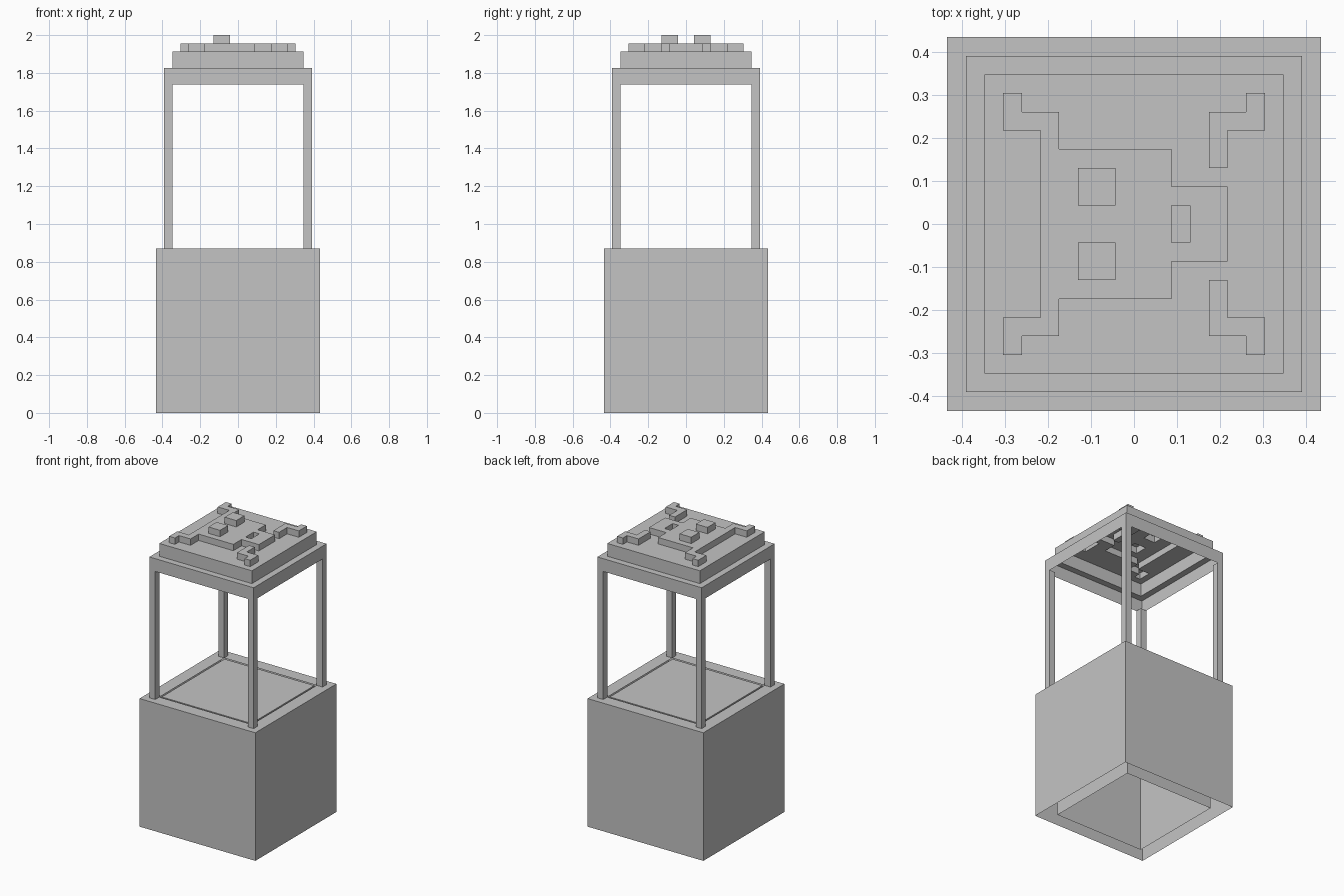
import bpy, bmesh, math

if "Cube" in bpy.data.objects:
    bpy.data.objects.remove(bpy.data.objects["Cube"])

U = 2 / 46  # one grid cell

mat = bpy.data.materials.new("light grey")
mat.diffuse_color = (0.55, 0.55, 0.55, 1)
mat.use_nodes = True
mat.node_tree.nodes["Principled BSDF"].inputs["Base Color"].default_value = mat.diffuse_color


def finish(name, bm):
    """Weld, merge flat areas, scale from cells to units and link."""
    bmesh.ops.remove_doubles(bm, verts=bm.verts, dist=1e-4)
    bmesh.ops.dissolve_limit(bm, angle_limit=0.01, verts=bm.verts, edges=bm.edges)
    bmesh.ops.scale(bm, vec=(U, U, U), verts=bm.verts)
    me = bpy.data.meshes.new(name)
    bm.to_mesh(me)
    bm.free()
    me.materials.append(mat)
    ob = bpy.data.objects.new(name, me)
    bpy.context.collection.objects.link(ob)
    return ob


def quad(bm, *pts):
    bm.faces.new([bm.verts.new(p) for p in pts])


def walls(bm, r, z0, z1, cx=0, cy=0):
    """Four outward facing sides of a square box."""
    c = [(cx - r, cy - r), (cx + r, cy - r), (cx + r, cy + r), (cx - r, cy + r)]
    for a, b in zip(c, c[1:] + c[:1]):
        quad(bm, (*a, z0), (*b, z0), (*b, z1), (*a, z1))


# base casing: open-bottomed box with a square opening in its top
bm = bmesh.new()
walls(bm, 10, 0, 20)
o = [(-10, -10), (10, -10), (10, 10), (-10, 10)]
for a, b in zip(o, o[1:] + o[:1]):
    quad(bm, (*a, 20), (*b, 20), (b[0] * .8, b[1] * .8, 20), (a[0] * .8, a[1] * .8, 20))
finish("base_casing", bm)

# inner box showing through the opening, with a thin gap around it
bm = bmesh.new()
r = 7.75
walls(bm, r, 0, 20)
quad(bm, (-r, -r, 20), (r, -r, 20), (r, r, 20), (-r, r, 20))
finish("base_inner_box", bm)

# four corner posts
for sx, side in ((-1, "left"), (1, "right")):
    for sy, end in ((-1, "front"), (1, "back")):
        bm = bmesh.new()
        walls(bm, 0.5, 20, 40, sx * 8.5, sy * 8.5)
        finish(f"post_{end}_{side}", bm)

# roof: stepped hollow shell described by heights on a cell grid
height = {(x, y): 42 for x in range(-9, 9) for y in range(-9, 9)}


def block(x0, y0, x1, y1, h):
    for x in range(x0, x1):
        for y in range(y0, y1):
            height[x, y] = h


block(-8, -8, 8, 8, 44)                      # raised slab
block(-5, -4, 2, 4, 45)                      # emblem head
block(2, -2, 5, 2, 45)                       # emblem jaw
for x0, y0, x1, y1 in ((4, 3, 5, 6), (4, 5, 7, 6), (6, 6, 7, 7)):
    for mx in (0, 1):                        # bone ends, mirrored to each corner
        for my in (0, 1):
            a, c = (-x1, -x0) if mx else (x0, x1)
            b, d = (-y1, -y0) if my else (y0, y1)
            block(a, b, c, d, 45)
block(2, -1, 3, 1, 44)                       # nose hole
block(-3, 1, -1, 3, 46)                      # raised eyes
block(-3, -3, -1, -1, 46)

bm = bmesh.new()
for (x, y), h in height.items():
    quad(bm, (x, y, h), (x + 1, y, h), (x + 1, y + 1, h), (x, y + 1, h))
    for dx, dy, a, b in ((0, -1, (x, y), (x + 1, y)),
                         (1, 0, (x + 1, y), (x + 1, y + 1)),
                         (0, 1, (x + 1, y + 1), (x, y + 1)),
                         (-1, 0, (x, y + 1), (x, y))):
        low = height.get((x + dx, y + dy), 40)
        for z in range(low, h):
            quad(bm, (*a, z), (*b, z), (*b, z + 1), (*a, z + 1))
finish("roof_shell", bm)
